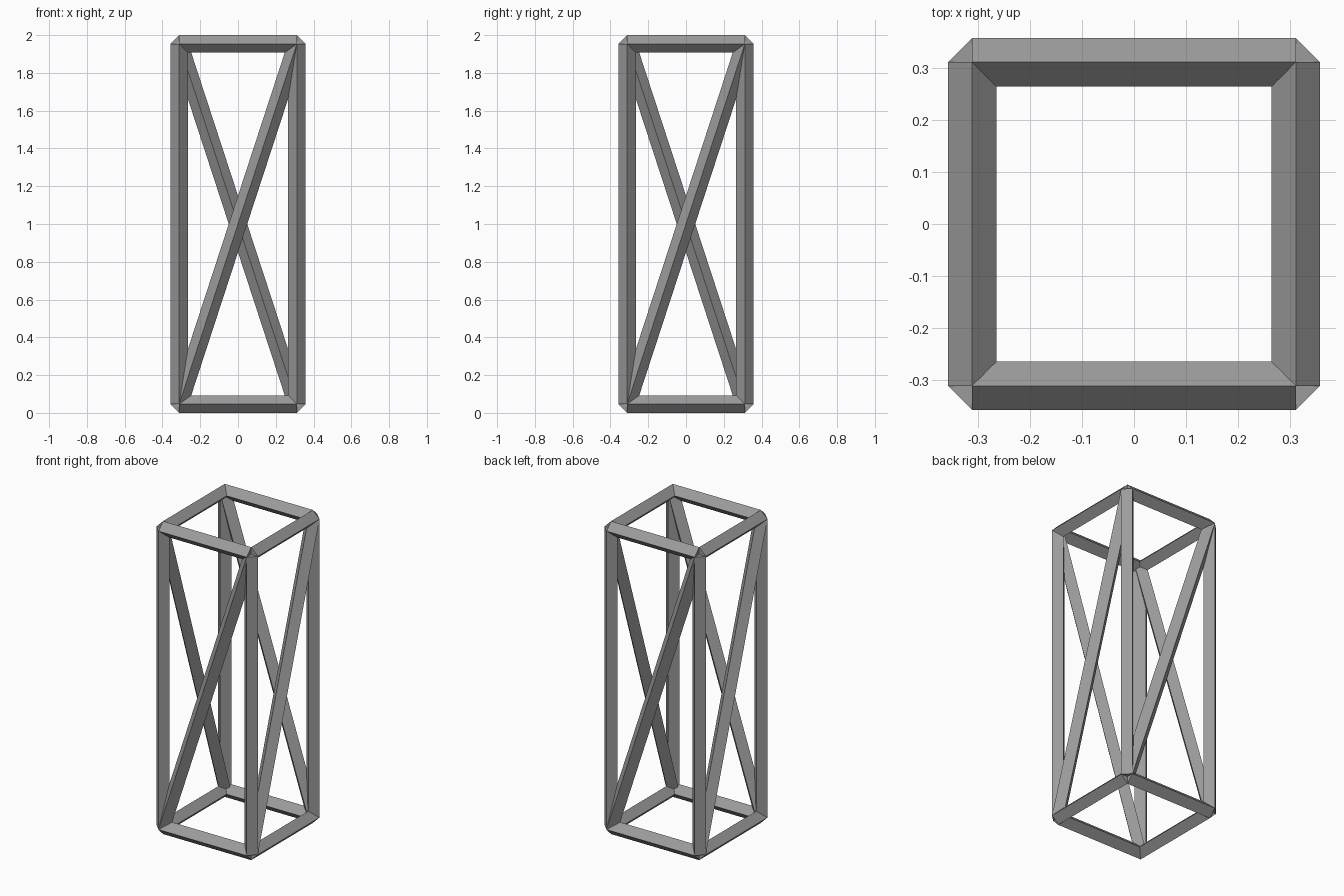
import bpy, bmesh, math
from mathutils import Vector, Matrix

if "Cube" in bpy.data.objects:
    bpy.data.objects.remove(bpy.data.objects["Cube"])

A = 0.3115       # half spacing of the bar axes
R = 0.0465       # bar radius, corner to centre
Z0, Z1 = R, 2 - R

# Dark grey metal
metal = bpy.data.materials.new("dark_grey")
metal.diffuse_color = (0.33, 0.33, 0.33, 1)
metal.use_nodes = True
metal.node_tree.nodes["Principled BSDF"].inputs["Base Color"].default_value = metal.diffuse_color


def bar(name, start, end, normal, turn):
    """Four-sided bar with one edge facing along normal, turned about z."""
    start, end, n = Vector(start), Vector(end), Vector(normal)
    axis = (end - start).normalized()
    side = n.cross(axis)
    frame = Matrix((side, n, axis)).transposed().to_4x4()
    spin = Matrix.Rotation(turn, 4, 'Z')
    bm = bmesh.new()
    bmesh.ops.create_cone(bm, cap_ends=True, segments=4, radius1=R, radius2=R,
                          depth=(end - start).length,
                          matrix=spin @ Matrix.Translation((start + end) / 2) @ frame)
    bmesh.ops.recalc_face_normals(bm, faces=bm.faces)
    mesh = bpy.data.meshes.new(name)
    bm.to_mesh(mesh)
    bm.free()
    mesh.materials.append(metal)
    bpy.context.collection.objects.link(bpy.data.objects.new(name, mesh))


# Each side repeats the front one, turned by 90 degrees
for i, face in enumerate(("front", "right", "back", "left")):
    turn = i * math.pi / 2
    out = (0, -1, 0)
    bar(face + "_post", (-A, -A, Z0), (-A, -A, Z1), out, turn)
    bar(face + "_bottom_rail", (-A, -A, Z0), (A, -A, Z0), out, turn)
    bar(face + "_top_rail", (-A, -A, Z1), (A, -A, Z1), out, turn)
    bar(face + "_diagonal_brace", (-A, -A, Z0), (A, -A, Z1), out, turn)
